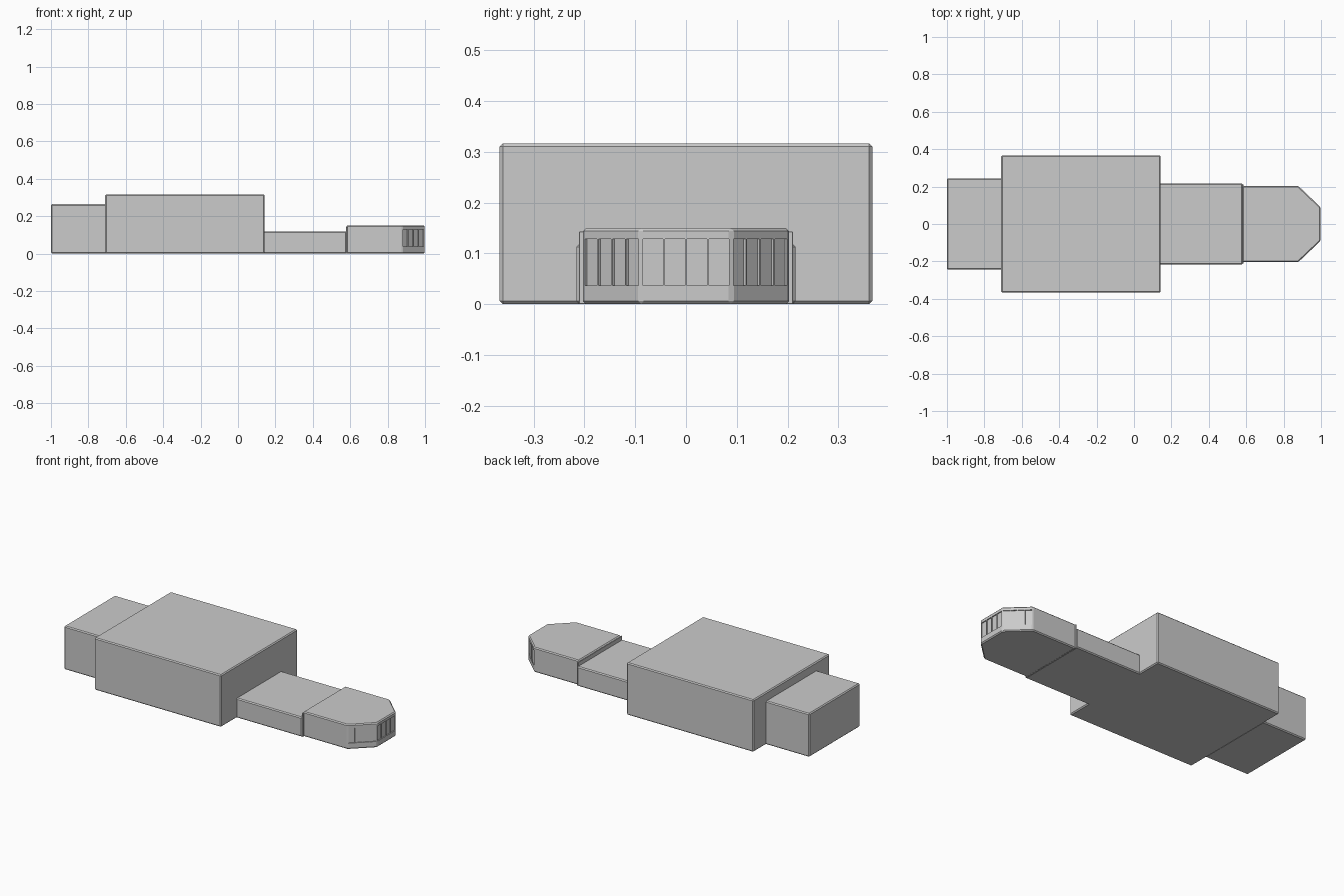
import bpy, bmesh
from mathutils import Vector, Matrix

if "Cube" in bpy.data.objects:
    bpy.data.objects.remove(bpy.data.objects["Cube"])


def prism(name, outline, z0, z1, bevel=0.006):
    """Extruded outline with narrow chamfered edges."""
    bm = bmesh.new()
    face = bm.faces.new([bm.verts.new((x, y, z0)) for x, y in outline])
    top = bmesh.ops.extrude_face_region(bm, geom=[face])["geom"]
    verts = [v for v in top if isinstance(v, bmesh.types.BMVert)]
    bmesh.ops.translate(bm, verts=verts, vec=(0, 0, z1 - z0))
    bmesh.ops.recalc_face_normals(bm, faces=bm.faces)
    if bevel:
        bmesh.ops.bevel(bm, geom=bm.edges[:], offset=bevel, segments=1,
                        profile=0.5, affect='EDGES')
    return link(name, bm)


def link(name, bm):
    mesh = bpy.data.meshes.new(name)
    bm.to_mesh(mesh)
    bm.free()
    obj = bpy.data.objects.new(name, mesh)
    bpy.context.collection.objects.link(obj)
    return obj


def block(name, x0, x1, half_width, height, bevel=0.006):
    w = half_width
    return prism(name, [(x0, -w), (x1, -w), (x1, w), (x0, w)], 0, height, bevel)


# Stepped hull blocks
block("rear_block", -1.0, -0.70, 0.244, 0.264)
block("main_block", -0.71, 0.143, 0.367, 0.317)
block("neck_block", 0.13, 0.582, 0.216, 0.119)
block("neck_collar", 0.577, 0.585, 0.211, 0.143, 0.001)

# Tapered nose
nose_pts = [(0.579, -0.203), (0.879, -0.203), (0.998, -0.090),
            (0.998, 0.090), (0.879, 0.203), (0.579, 0.203)]
nose = prism("nose", nose_pts, 0, 0.150)

# Window recesses: four panes on each of the three nose facets
PANES, GAP, DEPTH = 4, 0.002, 0.006
Z_LOW, Z_HIGH = 0.037, 0.128
bm = bmesh.new()
for (ax, ay), (bx, by) in zip(nose_pts[1:4], nose_pts[2:5]):
    a, b = Vector((ax, ay, 0)), Vector((bx, by, 0))
    along = (b - a).normalized()
    normal = along.cross(Vector((0, 0, 1)))
    a, b = a + along * 0.003, b - along * 0.003
    pitch = (b - a).length / PANES
    for i in range(PANES):
        c = a + along * pitch * (i + 0.5)
        c.z = (Z_LOW + Z_HIGH) / 2
        frame = Matrix((along, normal, (0, 0, 1))).transposed().to_4x4()
        size = Matrix.Diagonal((pitch - 2 * GAP, 2 * DEPTH, Z_HIGH - Z_LOW, 1))
        bmesh.ops.create_cube(bm, size=1,
                              matrix=Matrix.Translation(c) @ frame @ size)
bmesh.ops.recalc_face_normals(bm, faces=bm.faces)
cutter = link("window_cutter", bm)
cutter.hide_render = True
cutter.display_type = 'WIRE'

mod = nose.modifiers.new("windows", 'BOOLEAN')
mod.object = cutter
mod.operation = 'DIFFERENCE'
mod.solver = 'EXACT'
mod.use_self = True

# Apply the recesses and drop the cutter
bpy.context.view_layer.objects.active = nose
nose.select_set(True)
bpy.ops.object.modifier_apply(modifier="windows")
bpy.data.objects.remove(cutter, do_unlink=True)
